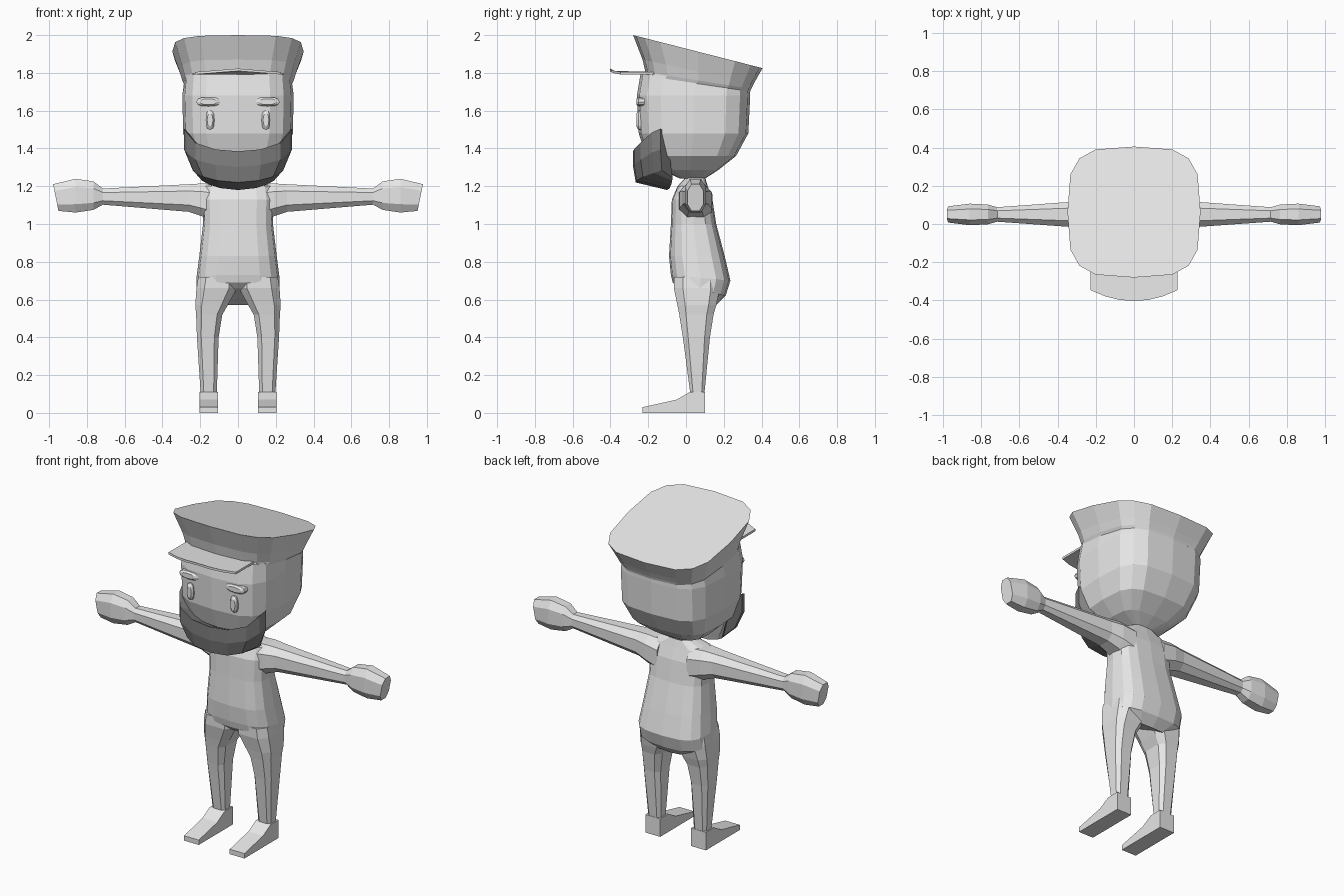
import bpy
import bmesh
from math import sin, cos, pi, copysign

if "Cube" in bpy.data.objects:
    bpy.data.objects.remove(bpy.data.objects["Cube"])


def material(name, value):
    created = bpy.data.materials.new(name)
    created.use_nodes = True
    colour = (value, value, value, 1)
    created.diffuse_color = colour
    created.node_tree.nodes["Principled BSDF"].inputs["Base Color"].default_value = colour
    return created


PALE = material("pale_grey", 0.8)
DARK = material("dark_grey", 0.22)


def skin_rings(name, rings, colour=PALE, mirrored=False, cap_start=True):
    """Join closed rings of points into one flat-shaded surface."""
    bm = bmesh.new()
    rows = [[bm.verts.new(point) for point in ring] for ring in rings]
    count = len(rows[0])
    for low, high in zip(rows, rows[1:]):
        for i in range(count):
            following = (i + 1) % count
            bm.faces.new((low[i], low[following], high[following], high[i]))
    if cap_start:
        bm.faces.new(reversed(rows[0]))
    bm.faces.new(rows[-1])
    bmesh.ops.recalc_face_normals(bm, faces=bm.faces)
    mesh = bpy.data.meshes.new(name)
    bm.to_mesh(mesh)
    bm.free()
    mesh.materials.append(colour)
    obj = bpy.data.objects.new(name, mesh)
    bpy.context.collection.objects.link(obj)
    if mirrored:
        obj.modifiers.new("Mirror", "MIRROR")


def rounded_square(sides, power):
    """Unit outline between a circle and a square."""
    outline = []
    for k in range(sides):
        angle = 2 * pi * (k + (0.5 if sides == 8 else 0)) / sides
        outline.append([copysign(abs(v) ** (2 / power), v) for v in (cos(angle), sin(angle))])
    return outline


def level(z, left, front, back, right=None, drop=0, sides=16, power=3.5):
    """Horizontal ring; drop lowers it gradually towards the back."""
    right = -left if right is None else right
    return [((left + right + u * (left - right)) / 2,
             (front + back + v * (back - front)) / 2,
             z - drop * (v + 1) / 2) for u, v in rounded_square(sides, power)]


def arm_ring(x, depth, bottom, top, slant=0):
    """Upright ring across the arm; slant pushes its top outwards."""
    centre_y = 0.05
    return [(x + slant * (v + 1) / 2, centre_y + u * depth / 2,
             (bottom + top + v * (top - bottom)) / 2) for u, v in rounded_square(8, 2.6)]


def button(name, x, z, half_width, half_height):
    """Raised facial detail with a bevelled rim."""
    rings = []
    for y, scale in ((-0.22, 1), (-0.252, 1), (-0.263, 0.65)):
        rings.append([(x + u * half_width * scale, y, z + v * half_height * scale)
                      for u, v in rounded_square(12, 2.6)])
    skin_rings(name, rings, mirrored=True)


# Torso and neck
skin_rings("torso", [
    level(z=0.66, left=0.14, front=-0.04, back=0.16, drop=0.09, power=3),
    level(z=0.69, left=0.22, front=-0.07, back=0.21, drop=0.07, power=3),
    level(z=0.73, left=0.22, front=-0.08, back=0.235, drop=0.03, power=3),
    level(z=0.83, left=0.205, front=-0.09, back=0.205, power=3),
    level(z=1, left=0.185, front=-0.08, back=0.16, power=3),
    level(z=1.13, left=0.19, front=-0.075, back=0.14, power=3),
    level(z=1.2, left=0.18, front=-0.045, back=0.115, power=3),
    level(z=1.25, left=0.055, front=0, back=0.1, power=3),
    level(z=1.3, left=0.055, front=0, back=0.1, power=3),
])

# Legs
skin_rings("leg", [
    level(z=0, left=0.205, right=0.105, front=0.015, back=0.1, sides=8),
    level(z=0.11, left=0.2, right=0.11, front=0.02, back=0.1, sides=8),
    level(z=0.4, left=0.22, right=0.1, front=-0.02, back=0.13, sides=8),
    level(z=0.52, left=0.225, right=0.08, front=-0.04, back=0.15, sides=8),
    level(z=0.57, left=0.23, right=0.05, front=-0.05, back=0.165, sides=8),
    level(z=0.66, left=0.225, right=0, front=-0.07, back=0.185, sides=8),
    level(z=0.72, left=0.215, right=0, front=-0.07, back=0.18, sides=8),
], mirrored=True)

# Feet, swept sideways from a side profile
sole = [(0.1, 0), (-0.23, 0), (-0.23, 0.03), (-0.05, 0.07), (0.02, 0.11), (0.1, 0.11)]
skin_rings("foot", [[(x, y, z) for y, z in sole] for x in (0.105, 0.205)], mirrored=True)

# Arms with mitten hands
skin_rings("arm", [
    arm_ring(x=0.1, depth=0.19, bottom=1, top=1.215),
    arm_ring(x=0.19, depth=0.18, bottom=1.035, top=1.22),
    arm_ring(x=0.26, depth=0.15, bottom=1.06, top=1.215),
    arm_ring(x=0.72, depth=0.08, bottom=1.1, top=1.19),
], mirrored=True)
skin_rings("hand", [
    arm_ring(x=0.715, depth=0.08, bottom=1.1, top=1.19),
    arm_ring(x=0.765, depth=0.11, bottom=1.07, top=1.23),
    arm_ring(x=0.86, depth=0.12, bottom=1.055, top=1.245),
    arm_ring(x=0.95, depth=0.09, bottom=1.065, top=1.215, slant=0.03),
], mirrored=True)

# Head
skin_rings("head", [
    level(z=1.24, left=0.06, front=-0.03, back=0.1),
    level(z=1.285, left=0.17, front=-0.13, back=0.17),
    level(z=1.36, left=0.25, front=-0.21, back=0.265),
    level(z=1.48, left=0.29, front=-0.25, back=0.33),
    level(z=1.68, left=0.295, front=-0.26, back=0.34),
    level(z=1.8, left=0.285, front=-0.24, back=0.34, drop=0.09),
])

# Cap with a flared crown sloping to the back
skin_rings("cap_crown", [
    level(z=1.785, left=0.285, front=-0.235, back=0.34, drop=0.085),
    level(z=1.805, left=0.295, front=-0.215, back=0.345, drop=0.09),
    level(z=1.87, left=0.31, front=-0.23, back=0.36, drop=0.125),
    level(z=2, left=0.348, front=-0.28, back=0.405, drop=0.175),
])

# Cap peak, bowed forward and drooping at its corners
half_peak = 0.228
peak_steps = [half_peak * k / 3 for k in range(-3, 4)]
skin_rings("cap_peak", [
    [(x, y, 1.81 + thickness - abs(x) * 0.08) for x, y in
     [(x, -0.403 + 1.1 * x * x) for x in peak_steps]
     + [(half_peak, -0.17), (-half_peak, -0.17)]]
    for thickness in (0, 0.013)])

# Beard, a band of sections running from chin to sideburn
beard = []
for x, y, top, jaw_x, jaw_z in (
        (0, -0.28, 1.385, 0, 1.22),
        (0.12, -0.275, 1.395, 0.11, 1.23),
        (0.225, -0.24, 1.43, 0.185, 1.25),
        (0.272, -0.18, 1.485, 0.225, 1.27),
        (0.286, -0.135, 1.505, 0.24, 1.285)):
    beard.append([
        (x, y, top),
        (x, y, (top + jaw_z) / 2),
        (jaw_x, y * 0.95, jaw_z),
        (jaw_x * 0.85, jaw_x * 0.12 - 0.1, jaw_z - 0.04),
        (x * 0.85, y * 0.75, top - 0.03)])
skin_rings("beard", beard, colour=DARK, mirrored=True, cap_start=False)

# Eyes and brows
button("eye", x=0.148, z=1.55, half_width=0.023, half_height=0.052)
button("brow", x=0.157, z=1.647, half_width=0.064, half_height=0.024)
